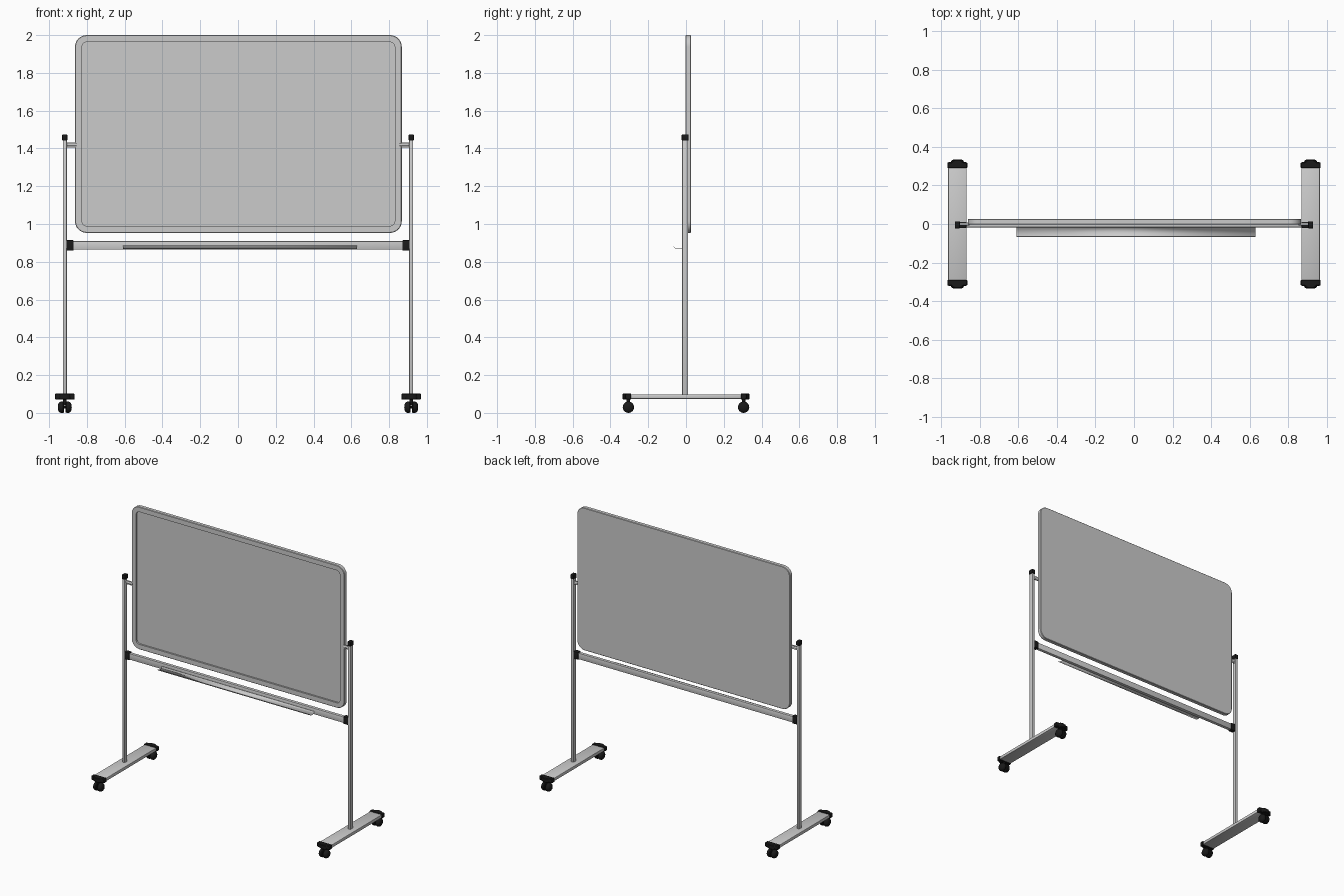
import bpy, bmesh, math
from mathutils import Matrix

if "Cube" in bpy.data.objects:
    bpy.data.objects.remove(bpy.data.objects["Cube"])

black = bpy.data.materials.new("black_plastic")
black.diffuse_color = (0.01, 0.01, 0.01, 1)
black.use_nodes = True
black.node_tree.nodes["Principled BSDF"].inputs["Base Color"].default_value = black.diffuse_color


def finish(name, bm, mat=None):
    bmesh.ops.recalc_face_normals(bm, faces=bm.faces)
    me = bpy.data.meshes.new(name)
    bm.to_mesh(me)
    bm.free()
    ob = bpy.data.objects.new(name, me)
    bpy.context.collection.objects.link(ob)
    if mat:
        me.materials.append(mat)
    bpy.ops.object.select_all(action='DESELECT')
    ob.select_set(True)
    bpy.context.view_layer.objects.active = ob
    bpy.ops.object.shade_smooth_by_angle(angle=math.radians(35))
    return ob


def box(name, x, y, z, mat=None, bevel=0, segs=2):
    """Box from (min, max) ranges, optionally with rounded edges."""
    bm = bmesh.new()
    bmesh.ops.create_cube(bm, size=1)
    for v in bm.verts:
        for i, (a, b) in enumerate((x, y, z)):
            v.co[i] = (a + b) / 2 + v.co[i] * (b - a)
    if bevel:
        bmesh.ops.bevel(bm, geom=bm.edges[:], offset=bevel, segments=segs,
                        profile=0.5, affect='EDGES')
    return finish(name, bm, mat)


def cylinder(name, r, length, loc, axis, mat=None):
    bm = bmesh.new()
    rot = Matrix.Rotation(math.pi / 2, 4, 'Y') if axis == 'X' else Matrix()
    bmesh.ops.create_cone(bm, cap_ends=True, segments=20, radius1=r, radius2=r,
                          depth=length, matrix=Matrix.Translation(loc) @ rot)
    return finish(name, bm, mat)


def rounded_rect(hw, z0, z1, r, n=8):
    pts = []
    corners = ((hw - r, z1 - r), (r - hw, z1 - r), (r - hw, z0 + r), (hw - r, z0 + r))
    for k, (cx, cz) in enumerate(corners):
        for i in range(n + 1):
            a = math.pi / 2 * (k + i / n)
            pts.append((cx + r * math.cos(a), cz + r * math.sin(a)))
    return pts


def board():
    """Rounded frame and recessed writing surface as nested loops (inset, y)."""
    bm = bmesh.new()
    loops = []
    for d, y in ((0.003, 0.027), (0, 0.024), (0, 0), (0.003, -0.003),
                 (0.037, -0.003), (0.037, 0.009)):
        pts = rounded_rect(0.865 - d, 0.953 + d, 2 - d, 0.062 - d)
        loops.append([bm.verts.new((x + 0.002, y, z)) for x, z in pts])
    for a, b in zip(loops, loops[1:]):
        for i in range(len(a)):
            j = (i + 1) % len(a)
            bm.faces.new((a[i], a[j], b[j], b[i]))
    bm.faces.new(loops[0])
    bm.faces.new(loops[-1])
    finish("whiteboard_panel", bm)


def wheel(name, x, y, out):
    """Domed castor wheel, turned about the x axis."""
    bm = bmesh.new()
    prof = ((0, 0), (0.026, 0), (0.03, 0.005), (0.03, 0.016),
            (0.026, 0.025), (0.017, 0.031), (0, 0.033))
    vs = [bm.verts.new((x + out * t, y, 0.03 + r)) for r, t in prof]
    es = [bm.edges.new(p) for p in zip(vs, vs[1:])]
    bmesh.ops.spin(bm, geom=vs + es, cent=(x, y, 0.03), axis=(1, 0, 0),
                   angle=2 * math.pi, steps=24)
    bmesh.ops.remove_doubles(bm, verts=bm.verts[:], dist=1e-5)
    finish(name, bm, black)


def castor(side, x, y):
    for out in (-1, 1):
        wheel(f"{side}_castor_wheel", x + out * 0.004, y, out)
    cylinder(f"{side}_castor_axle", 0.006, 0.02, (x, y, 0.03), 'X', black)
    cylinder(f"{side}_castor_stem", 0.009, 0.04, (x, y, 0.058), 'Z', black)


def foot_cap(name, x, s):
    """End cap with a gently bowed outer edge."""
    bm = bmesh.new()
    n = 10
    pts = [(-0.052, 0.29), (-0.052, 0.32)]
    pts += [(0.028 * math.cos(a), 0.322 + 0.013 * math.sin(a))
            for a in (math.pi * (1 - i / n) for i in range(n + 1))]
    pts += [(0.052, 0.32), (0.052, 0.29)]
    f = bm.faces.new([bm.verts.new((x + px, s * py, 0.07)) for px, py in pts])
    top = bmesh.ops.extrude_face_region(bm, geom=[f])
    verts = [g for g in top['geom'] if isinstance(g, bmesh.types.BMVert)]
    bmesh.ops.translate(bm, verts=verts, vec=(0, 0, 0.033))
    finish(name, bm, black).modifiers.new("round", 'BEVEL').width = 0.004


board()

# crossbar and pen tray
box("crossbar", (-0.88, 0.88), (-0.017, 0.007), (0.864, 0.909), bevel=0.003)
bm = bmesh.new()
rows = [[bm.verts.new((x, y, z)) for y, z in
         ((-0.066, 0.881), (-0.062, 0.876), (-0.052, 0.869), (-0.018, 0.869), (-0.018, 0.886))]
        for x in (-0.61, 0.63)]
for i in range(4):
    bm.faces.new((rows[0][i], rows[0][i + 1], rows[1][i + 1], rows[1][i]))
tray = finish("pen_tray", bm)
mod = tray.modifiers.new("thickness", 'SOLIDIFY')
mod.thickness = 0.002
mod.offset = 0

for s, side in ((-1, "left"), (1, "right")):
    x = s * 0.917

    def span(a, b):
        return tuple(sorted((s * a, s * b)))

    # upright post and its cap
    box(f"{side}_post", (x - 0.0105, x + 0.0105), (-0.02, 0.011), (0.09, 1.445), bevel=0.004)
    box(f"{side}_post_cap", (x - 0.0135, x + 0.0135), (-0.023, 0.014), (1.442, 1.475),
        black, bevel=0.004)
    # pivot holding the board
    box(f"{side}_pivot_bracket", span(0.85, 0.912), (-0.002, 0.006), (1.405, 1.431))
    cylinder(f"{side}_pivot_pin", 0.008, 0.06, (s * 0.885, 0, 1.42), 'X')
    # crossbar joint
    box(f"{side}_crossbar_joint", span(0.87, 0.908), (-0.021, 0.011), (0.86, 0.914),
        black, bevel=0.003)
    # foot, end caps and castors
    box(f"{side}_foot", (x - 0.048, x + 0.048), (-0.298, 0.298), (0.074, 0.098), bevel=0.005)
    for e in (-1, 1):
        foot_cap(f"{side}_foot_cap", x, e)
        castor(side, x, e * 0.305)
